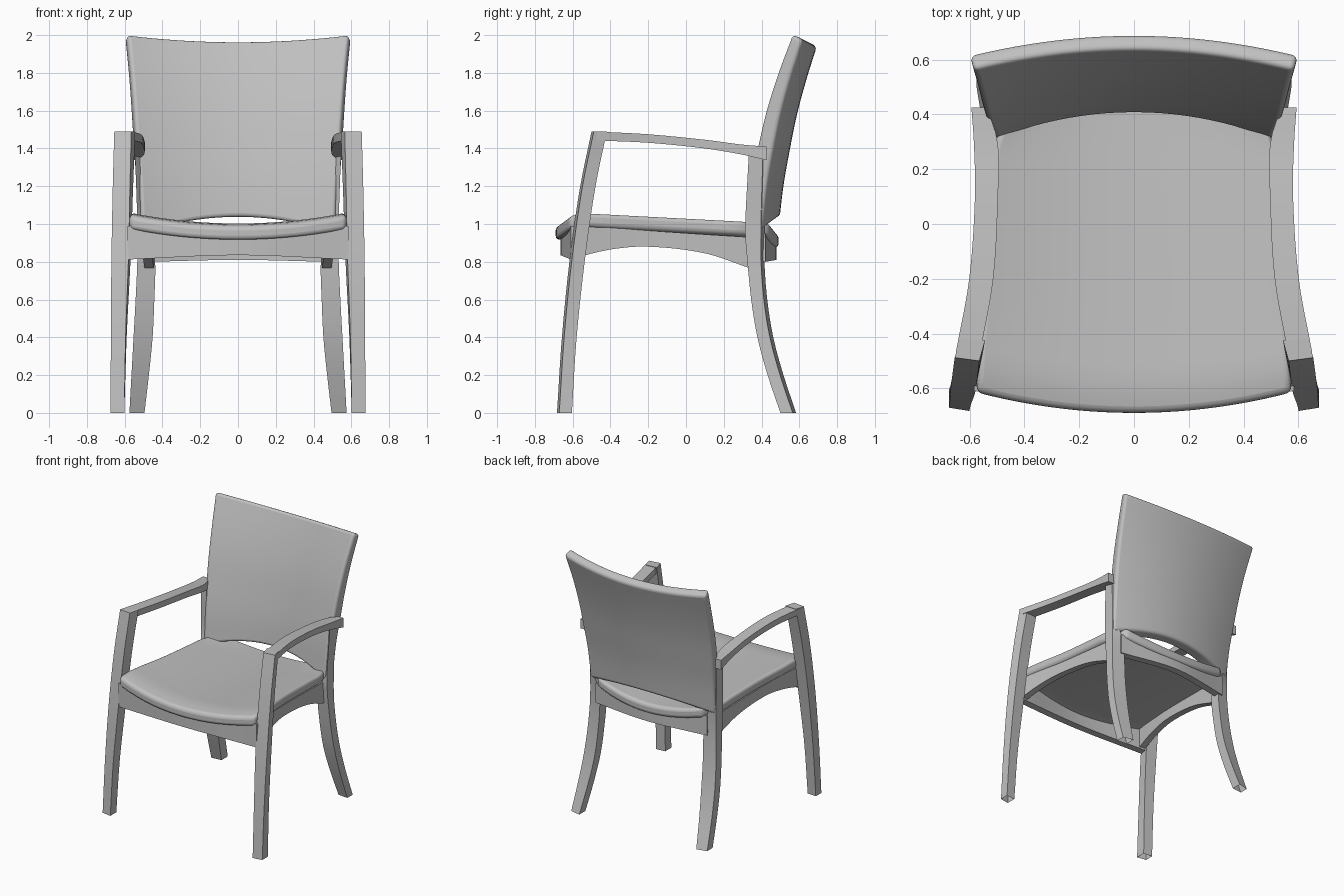
import bpy, bmesh, math
from mathutils import Vector

if "Cube" in bpy.data.objects:
    bpy.data.objects.remove(bpy.data.objects["Cube"], do_unlink=True)

grey = bpy.data.materials.new("plain_grey")
grey.use_nodes = True
COLOUR = (0.53, 0.53, 0.53, 1)
grey.diffuse_color = COLOUR
grey.node_tree.nodes["Principled BSDF"].inputs["Base Color"].default_value = COLOUR


def spline(rows, t):
    """Smoothly interpolate rows of numbers, keyed by their first entry."""
    i = 0
    while i < len(rows) - 2 and t > rows[i + 1][0]:
        i += 1
    a, b = rows[i], rows[i + 1]
    before, after = rows[max(i - 1, 0)], rows[min(i + 2, len(rows) - 1)]
    h = b[0] - a[0]
    s = (t - a[0]) / h
    out = []
    for k in range(1, len(a)):
        ma = (b[k] - before[k]) / (b[0] - before[0]) * h
        mb = (after[k] - a[k]) / (after[0] - a[0]) * h
        s2, s3 = s * s, s * s * s
        out.append((2*s3 - 3*s2 + 1) * a[k] + (s3 - 2*s2 + s) * ma
                   + (3*s2 - 2*s3) * b[k] + (s3 - s2) * mb)
    return out


def finish(name, bm, mirror=False, bevel=0):
    bmesh.ops.recalc_face_normals(bm, faces=bm.faces)
    mesh = bpy.data.meshes.new(name)
    bm.to_mesh(mesh)
    bm.free()
    mesh.materials.append(grey)
    obj = bpy.data.objects.new(name, mesh)
    bpy.context.collection.objects.link(obj)
    if mirror:
        obj.modifiers.new("Mirror", 'MIRROR')
    if bevel:
        mod = obj.modifiers.new("Rounded edge", 'BEVEL')
        mod.width, mod.segments = bevel, 4
        mod.limit_method, mod.angle_limit = 'ANGLE', math.radians(50)
    bpy.ops.object.select_all(action='DESELECT')
    obj.select_set(True)
    bpy.context.view_layer.objects.active = obj
    bpy.ops.object.shade_smooth_by_angle(angle=math.radians(35))


def beam(name, rows, corners, steps=20, mirror=True, foot_open=False):
    """Skin four-cornered sections along the first entry of the rows."""
    bm = bmesh.new()
    start, end = rows[0][0], rows[-1][0]
    rings = []
    for i in range(steps + 1):
        t = start + (end - start) * i / steps
        rings.append([bm.verts.new(c) for c in corners(t, *spline(rows, t))])
    for a, b in zip(rings, rings[1:]):
        for k in range(4):
            n = (k + 1) % 4
            bm.faces.new((a[k], a[n], b[n], b[k]))
    if not foot_open:
        bm.faces.new(rings[0])
    bm.faces.new(rings[-1])
    finish(name, bm, mirror)


def cushion(name, point, bevel, nu=22, nv=20):
    """Closed slab: point(u, v, side) with u in -1..1, v in 0..1, side 0 or 1."""
    bm = bmesh.new()
    g = [[[bm.verts.new(point(2 * i / nu - 1, j / nv, s)) for j in range(nv + 1)]
          for i in range(nu + 1)] for s in (0, 1)]
    for s in (0, 1):
        for i in range(nu):
            for j in range(nv):
                bm.faces.new((g[s][i][j], g[s][i+1][j], g[s][i+1][j+1], g[s][i][j+1]))
    rim = ([(i, 0) for i in range(nu)] + [(nu, j) for j in range(nv)]
           + [(i, nv) for i in range(nu, 0, -1)] + [(0, j) for j in range(nv, 0, -1)])
    for (i, j), (k, l) in zip(rim, rim[1:] + rim[:1]):
        bm.faces.new((g[0][i][j], g[0][k][l], g[1][k][l], g[1][i][j]))
    finish(name, bm, bevel=bevel)


# Legs: height, front y, back y, outer x, inner x; turned slightly in plan
beam("front_legs", [(0, -.683, -.61, .675, .602), (.4, -.657, -.585, .673, .595),
                    (.82, -.615, -.54, .67, .58), (1.2, -.56, -.485, .663, .572),
                    (1.49, -.5, -.425, .655, .565)],
     lambda z, yf, yb, xo, xi: [(xo, yf + .012, z), (xi, yf, z),
                                (xi - .014 * z, yb, z), (xo - .013 * z, yb + .006, z)],
     foot_open=True)
beam("back_legs", [(0, .5, .583, .575, .495), (.2, .432, .516, .564, .472),
                   (.4, .378, .462, .553, .452), (.6, .345, .43, .542, .443),
                   (.8, .325, .415, .533, .438), (.93, .314, .415, .532, .455),
                   (1.02, .314, .415, .533, .5), (1.36, .332, .425, .545, .52)],
     lambda z, yf, yb, xo, xi: [(xo, yf, z), (xi, yf + .008 + .022 * (z > .98), z),
                                (xi, yb, z), (xo, yb - .018, z)], foot_open=True)

# Armrests: y, outer x, inner x, top z, bottom z
beam("armrests", [(-.47, .651, .562, 1.489, 1.442), (-.2, .602, .514, 1.475, 1.43),
                  (.1, .581, .497, 1.446, 1.4), (.3, .585, .498, 1.42, 1.367),
                  (.425, .594, .537, 1.41, 1.338)],
     lambda y, xo, xi, zt, zb: [(xo, y, zt), (xi, y, zt), (xi, y, zb), (xo, y, zb)])

# Side rails with arched undersides: y, outer x, top z, bottom z
beam("side_rails", [(-.59, .578, .985, .82), (-.4, .55, .98, .865),
                    (-.2, .527, .965, .88), (.1, .508, .945, .845),
                    (.34, .495, .93, .765)],
     lambda y, x, zt, zb: [(x, y, zt), (x - .05, y, zt), (x - .05, y, zb), (x, y, zb)])

# Front and back rails, bowed outwards: x, outer y, inner y, top z, bottom z
cross = lambda x, yo, yi, zt, zb: [(x, yo, zt), (x, yi, zt), (x, yi, zb), (x, yo, zb)]
beam("front_rail", [(-.585, -.61, -.555, .99, .812), (0, -.665, -.61, .95, .835),
                    (.585, -.61, -.555, .99, .812)], cross, mirror=False)
beam("back_rail", [(-.47, .42, .365, .95, .8), (0, .48, .425, .93, .81),
                   (.47, .42, .365, .95, .8)], cross, mirror=False)

# Seat: dished across, wider at the front, bowed at front and back
SEAT_WIDTH = [(0, .576), (.2, .562), (.45, .533), (.75, .517), (.86, .51), (1, .44)]


def seat_point(u, v, side):
    y0, y1 = -.69 + .075 * u * u, .49 - .05 * u * u
    y = y0 + (y1 - y0) * v
    top = 1.063 - .052 * (y + .58) - .06 * (1 - u * u)
    top -= .02 * max(0, 1 - v / .08)
    return Vector((u * spline(SEAT_WIDTH, v)[0], y, top - .075 * side))


cushion("seat", seat_point, .024)

# Backrest: height, half width, front y at the edges; front face narrower
BACK = [(.94, .53, .308), (1.2, .54, .338), (1.4, .554, .376),
        (1.6, .566, .423), (1.8, .58, .486), (2.01, .6, .565)]


def back_point(u, v, side):
    bottom, top = 1.038 - .09 * u * u * (1 - .25 * side), 1.969 + .036 * u * u
    z = bottom + (top - bottom) * v
    width, y = spline(BACK, z)
    y += .088 * (1 - u * u)
    thick = .09 - .035 * v * v
    return Vector((u * (width - (.022 - .008 * v) * (1 - side)), y + thick * side,
                   z - .03 * side * v))


cushion("backrest", back_point, .02)
